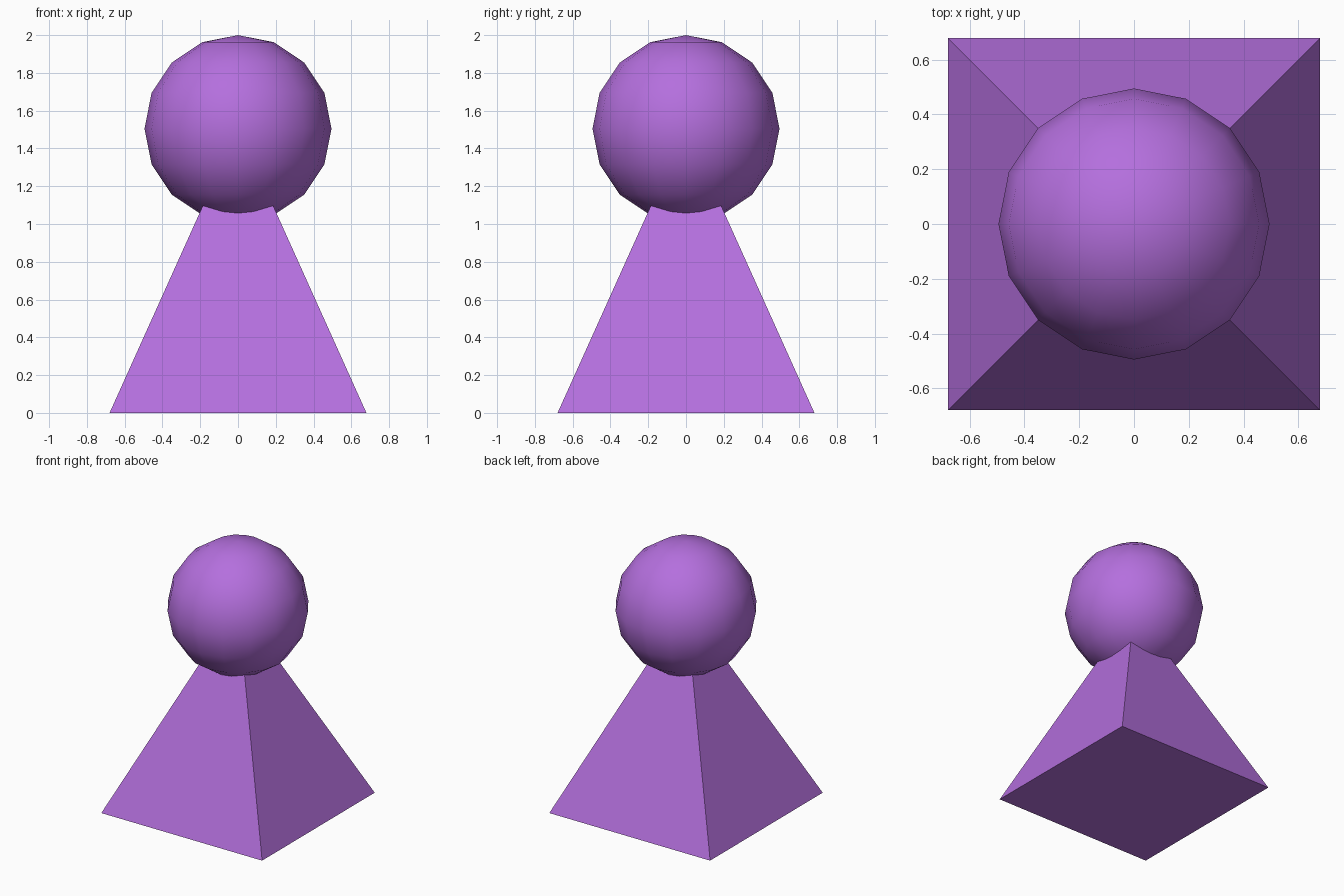
import bpy
import math

if "Cube" in bpy.data.objects:
    bpy.data.objects.remove(bpy.data.objects["Cube"])

purple = bpy.data.materials.new("purple")
purple.diffuse_color = (0.46, 0.16, 0.73, 1.0)
purple.use_nodes = True
purple.node_tree.nodes["Principled BSDF"].inputs["Base Color"].default_value = purple.diffuse_color


def finish(name):
    obj = bpy.context.object
    obj.name = name
    obj.data.materials.append(purple)
    return obj


# Body: four-sided pyramid with its tip hidden inside the head
BASE_HALF, HEIGHT = 0.68, 1.51
bpy.ops.mesh.primitive_cone_add(
    vertices=4, radius1=BASE_HALF * math.sqrt(2), radius2=0, depth=HEIGHT,
    location=(0, 0, HEIGHT / 2), rotation=(0, 0, math.radians(45)))
bpy.ops.object.transform_apply(location=False, rotation=True, scale=False)
finish("body")

# Head: low-poly, smooth-shaded ball
RADIUS = 0.495
bpy.ops.mesh.primitive_uv_sphere_add(
    segments=16, ring_count=8, radius=RADIUS, location=(0, 0, 2 - RADIUS))
finish("head")
bpy.ops.object.shade_smooth()
